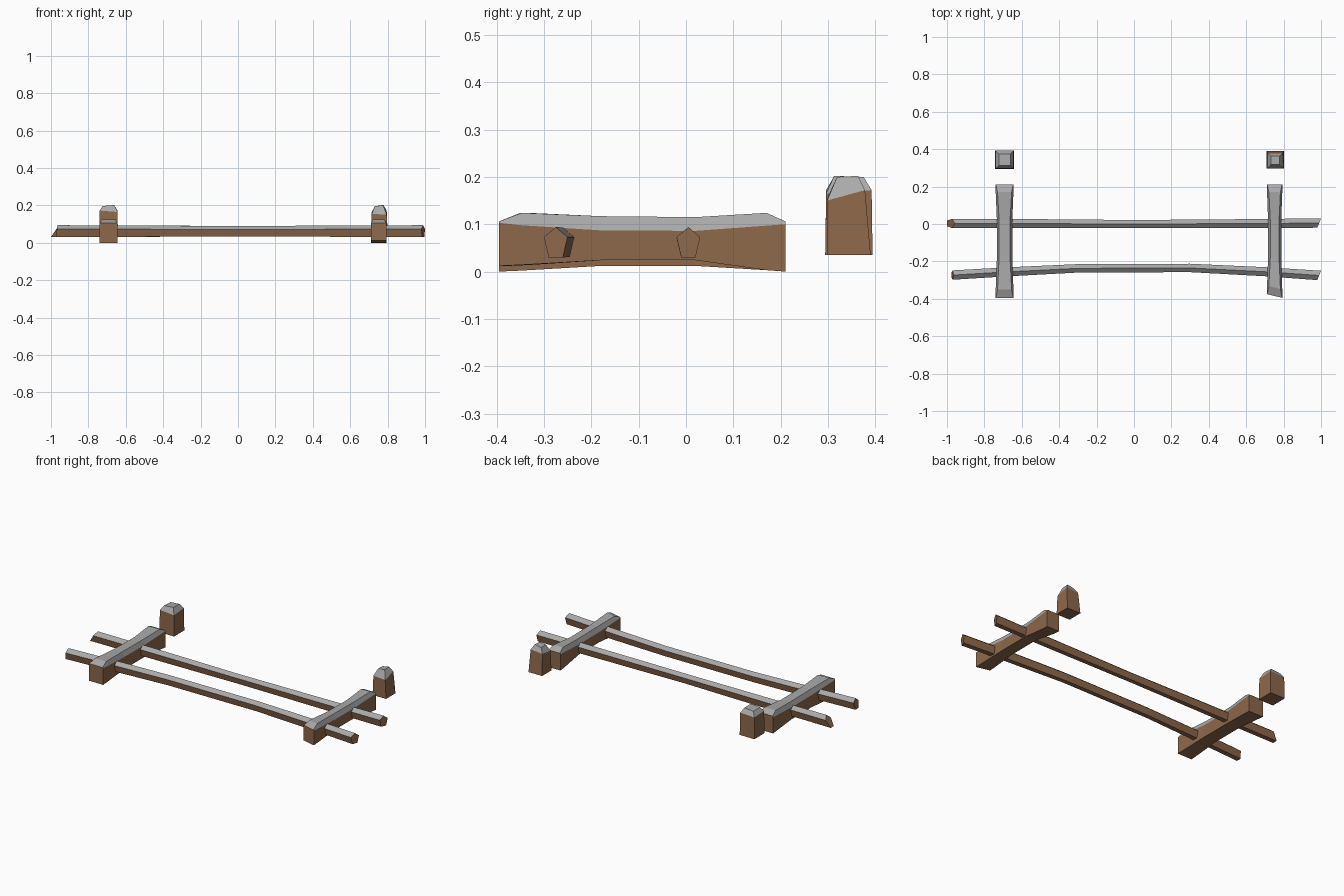
import bpy
import bmesh
from mathutils import Vector

if "Cube" in bpy.data.objects:
    bpy.data.objects.remove(bpy.data.objects["Cube"], do_unlink=True)


def material(name, rgb):
    m = bpy.data.materials.new(name)
    m.use_nodes = True
    m.diffuse_color = (*rgb, 1)
    m.node_tree.nodes["Principled BSDF"].inputs["Base Color"].default_value = (*rgb, 1)
    return m


WOOD = material("brown wood", (0.27, 0.14, 0.07))
TOP = material("grey top", (0.40, 0.40, 0.40))


def loft(name, rings, is_top, cap_top=False):
    """Skin rings of points; is_top(segment, side) picks the grey faces."""
    bm = bmesh.new()
    loops = [[bm.verts.new(p) for p in ring] for ring in rings]
    n = len(loops[0])
    for s, (a, b) in enumerate(zip(loops, loops[1:])):
        for i in range(n):
            j = (i + 1) % n
            face = bm.faces.new((a[i], a[j], b[j], b[i]))
            face.material_index = int(is_top(s, i))
    bm.faces.new(loops[0][::-1])
    bm.faces.new(loops[-1]).material_index = int(cap_top)
    bmesh.ops.recalc_face_normals(bm, faces=bm.faces)
    mesh = bpy.data.meshes.new(name)
    bm.to_mesh(mesh)
    bm.free()
    mesh.materials.append(WOOD)
    mesh.materials.append(TOP)
    obj = bpy.data.objects.new(name, mesh)
    bpy.context.collection.objects.link(obj)
    return obj


# Cross beams: waisted square timbers with a chamfered grey top
# stations: y, width factor, bottom, shoulder height, top height, chamfer
STATIONS = [
    (-0.395, 1.0, 0.0, 0.103, 0.106, 0.003),
    (-0.35, 0.97, 0.002, 0.098, 0.124, 0.010),
    (-0.18, 0.84, 0.012, 0.087, 0.117, 0.012),
    (0.02, 0.84, 0.012, 0.086, 0.115, 0.012),
    (0.17, 0.97, 0.003, 0.097, 0.124, 0.010),
    (0.21, 1.0, 0.0, 0.100, 0.106, 0.003),
]


def beam(name, x, half, front_lift, skew):
    rings = []
    for k, (y, f, low, side, top, c) in enumerate(STATIONS):
        w = half * f
        low += front_lift if k < 4 else 0
        slant = skew if k < 2 else 0
        section = [(-w, low), (w, low), (w, side), (w - c, top), (c - w, top), (-w, side)]
        rings.append([(x + u, y + slant * (half - u) / (2 * half), z) for u, z in section])
    loft(name, rings, lambda s, i: i in (2, 3, 4))


beam("right_beam", -0.692, 0.049, 0.0, 0.0)
beam("left_beam", 0.752, 0.042, 0.012, 0.02)

# Rails: five-sided poles with a ridge on top
PENTAGON = [(-0.015, -0.035), (0.015, -0.035), (0.025, 0.008), (0, 0.029), (-0.025, 0.008)]


def rail(name, path, start_slant, end_slant):
    rings = []
    for k, (x, y, size) in enumerate(path):
        ring = []
        for u, v in PENTAGON:
            dx = 0
            if k == 0:
                dx = start_slant * (v + 0.035)
            elif k == len(path) - 1:
                dx = end_slant * (u - 0.025)
            ring.append((x + dx, y + u * size, 0.065 + v * size))
        rings.append(ring)
    loft(name, rings, lambda s, i: i in (2, 3))


rail("back_rail",
     [(-1.0, 0.003, 1.0), (-0.5, 0.002, 0.95), (0, 0, 0.85), (0.5, 0.002, 0.92), (1.0, 0.005, 1.0)],
     0.65, 0.4)
rail("front_rail",
     [(-0.975, -0.273, 1.0), (-0.7, -0.257, 0.97), (-0.3, -0.237, 0.9),
      (0.3, -0.235, 0.9), (0.7, -0.255, 0.97), (1.0, -0.275, 1.0)],
     0.15, 0.4)


# Stub posts: tapered blocks with a faceted grey cap
def post(name, x, y, base, shoulder, crown, shoulder_z, crown_z, shift):
    corners = [(-1, -1), (1, -1), (1, 1), (-1, 1)]
    rings = [[(x + a * base, y + b * base, 0.035) for a, b in corners],
             [(x + a * shoulder, y + b * shoulder - shift, z)
              for (a, b), z in zip(corners, shoulder_z)],
             [(x + a * crown, y + b * crown - shift / 2, z)
              for (a, b), z in zip(corners, crown_z)]]
    loft(name, rings, lambda s, i: s == 1, cap_top=True)


post("right_post", -0.692, 0.344, 0.050, 0.048, 0.031,
     (0.172, 0.165, 0.172, 0.168), (0.197, 0.202, 0.200, 0.195), 0.0)
post("left_post", 0.755, 0.344, 0.046, 0.040, 0.022,
     (0.155, 0.150, 0.172, 0.165), (0.196, 0.200, 0.202, 0.194), 0.006)
